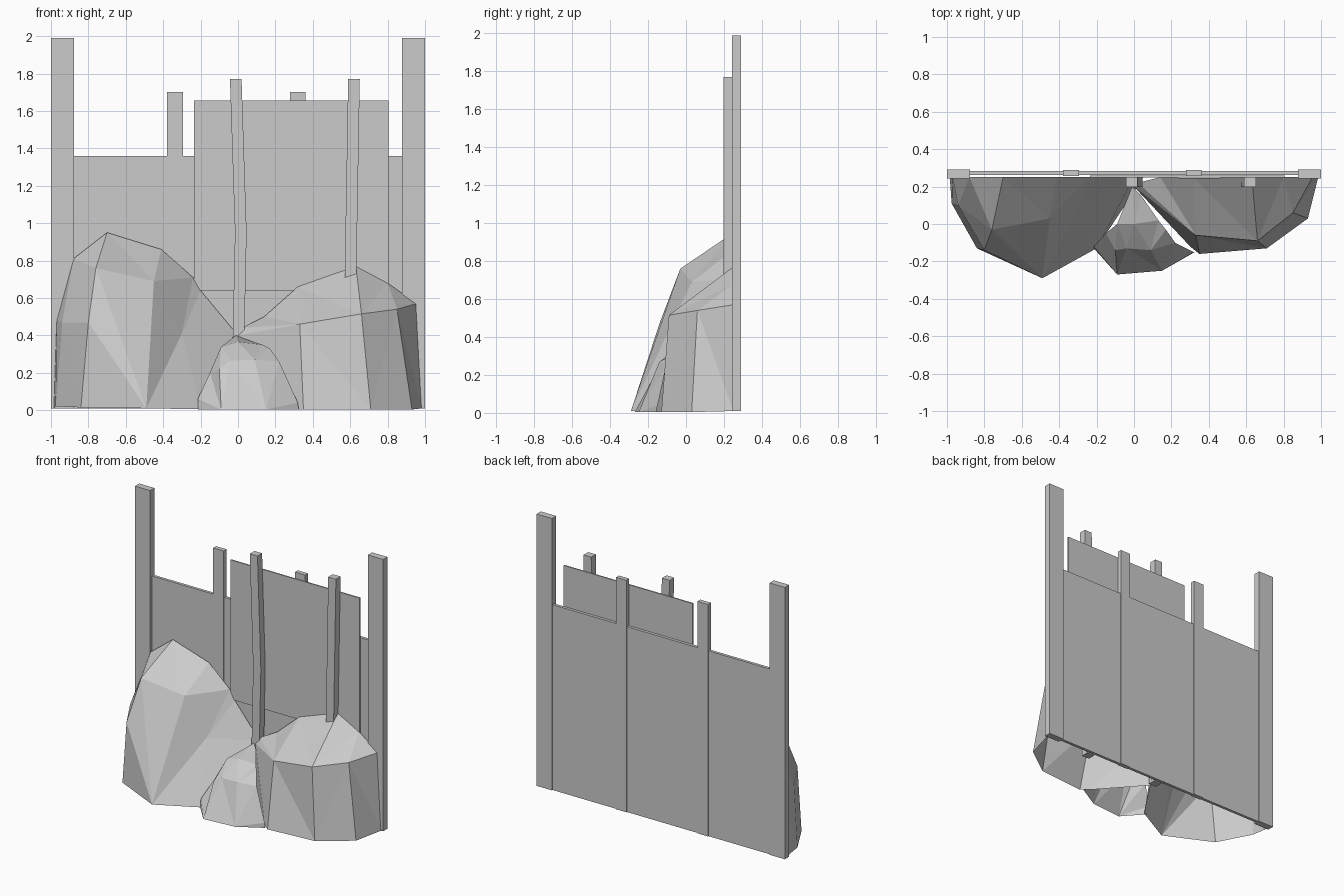
import bpy, bmesh
from mathutils import Vector
from mathutils.geometry import delaunay_2d_cdt

if "Cube" in bpy.data.objects:
    bpy.data.objects.remove(bpy.data.objects["Cube"])

grey = bpy.data.materials.new("plain grey")
grey.diffuse_color = (0.6, 0.6, 0.6, 1)
grey.use_nodes = True
grey.node_tree.nodes["Principled BSDF"].inputs["Base Color"].default_value = grey.diffuse_color


def finish(name, bm):
    mesh = bpy.data.meshes.new(name)
    bm.to_mesh(mesh)
    bm.free()
    mesh.materials.append(grey)
    bpy.context.collection.objects.link(bpy.data.objects.new(name, mesh))


def box(name, x0, x1, y0, y1, z0, z1):
    bm = bmesh.new()
    bmesh.ops.create_cube(bm, size=1)
    for v in bm.verts:
        v.co = ((x0 + x1) / 2 + v.co.x * (x1 - x0),
                (y0 + y1) / 2 + v.co.y * (y1 - y0),
                (z0 + z1) / 2 + v.co.z * (z1 - z0))
    finish(name, bm)


def stake(name, path, half=0.031):
    """Square pole lofted through (x, z) centres, bottom to top."""
    bm = bmesh.new()
    rings = [[bm.verts.new((x + dx, y, z)) for dx, y in
              ((-half, 0.197), (half, 0.197), (half, 0.25), (-half, 0.25))]
             for x, z in path]
    for a, b in zip(rings, rings[1:]):
        for i in range(4):
            j = (i + 1) % 4
            bm.faces.new((a[i], a[j], b[j], b[i]))
    bm.faces.new(rings[0][::-1])
    bm.faces.new(rings[-1])
    finish(name, bm)


def rock(name, outline, inner, creases=()):
    """Faceted open shell: front outline plus inner corners, triangulated."""
    pts = outline + inner
    flat = [Vector((x, z)) for x, y, z in pts]
    _, _, faces, orig, _, _ = delaunay_2d_cdt(
        flat, list(creases), [list(range(len(outline)))[::-1]], 1, 1e-5)
    bm = bmesh.new()
    verts = [bm.verts.new(p) for p in pts]
    for f in faces:
        ids = [orig[i][0] for i in f if orig[i]]
        if len(set(ids)) == 3:
            bm.faces.new([verts[i] for i in ids])
    loose = [v for v in bm.verts if not v.link_faces]
    bmesh.ops.delete(bm, geom=loose, context='VERTS')
    finish(name, bm)


# Fence: tall end posts, middle posts, back wall and raised front board
for side, s in (("left", -1), ("right", 1)):
    box(side + "_end_post", *sorted((s * 0.877, s)), 0.242, 0.291, 0.01, 1.99)
box("middle_post_left", -0.38, -0.295, 0.257, 0.29, 0.01, 1.70)
box("middle_post_right", 0.278, 0.36, 0.257, 0.29, 0.01, 1.70)
box("back_wall", -0.88, 0.88, 0.263, 0.284, 0.01, 1.36)
box("front_board", -0.235, 0.805, 0.248, 0.258, 0.64, 1.655)

# Slightly bent stakes holding the board
stake("stake_middle", [(0.0, 0.01), (0.003, 0.4), (0.015, 0.95), (-0.012, 1.77)])
stake("stake_right", [(0.6, 0.01), (0.602, 0.75), (0.62, 1.77)])

# Large left rock, sloping down to the middle
rock("left_rock",
     [(-.985, .25, .01), (-.97, .25, .48), (-.88, .25, .81), (-.70, .25, .95),
      (-.41, .25, .86), (-.24, .25, .71), (-.2, .25, .64), (0, .25, .4),
      (.05, .25, .01), (-.2, -.13, .005), (-.49, -.29, .01),
      (-.84, -.13, .015), (-.975, .11, .02)],
     [(-.94, .10, .47), (-.80, -.14, .47), (-.76, -.03, .76),
      (-.45, .03, .69), (-.30, .065, .41)],
     [(14, 10), (15, 10), (16, 10), (17, 10), (17, 5), (16, 5), (16, 15),
      (16, 4), (14, 11), (14, 15), (13, 14)])

# Broad right rock with a sloped top
rock("right_rock",
     [(.0, .2, .40), (.02, .22, .44), (.14, .25, .5), (.32, .245, .66),
      (.63, .25, .77), (.80, .25, .68), (.955, .25, .57), (.985, .25, .01),
      (.93, .03, .004), (.71, -.13, .004), (.35, -.16, .004),
      (.30, -.12, .004), (0, .2, .01)],
     [(.33, -.06, .46), (.66, -.09, .515), (.85, .06, .54)],
     [(1, 13), (13, 14), (14, 15), (15, 6), (14, 9), (15, 8), (14, 4),
      (13, 10)])

# Small front rock
rock("front_rock",
     [(-.215, -.13, .004), (-.215, -.12, .06), (-.15, -.05, .2),
      (-.09, 0, .34), (-.01, .2, .40), (.04, .15, .38), (.13, .02, .35),
      (.17, -.03, .33), (.22, -.10, .26), (.32, -.15, .04),
      (.325, -.15, .004), (.15, -.25, .004), (-.09, -.27, .004)],
     [(-.1, -.14, .22), (-.04, -.13, .265), (.09, -.14, .27), (0, 0, .365)],
     [(13, 14), (14, 15), (15, 8), (13, 12), (3, 16), (16, 6)])
